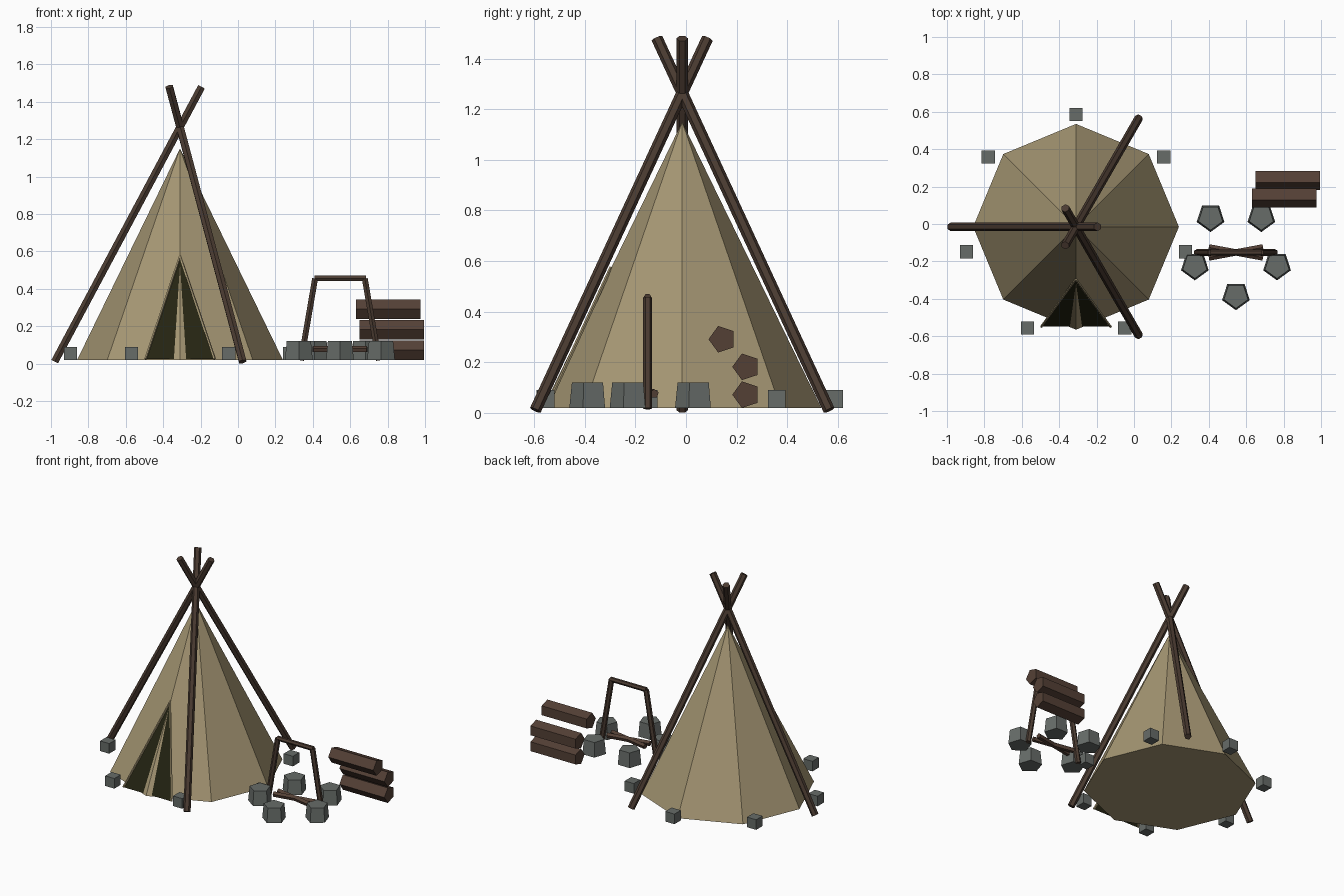
import bpy, math
from mathutils import Vector, Matrix

if "Cube" in bpy.data.objects:
    bpy.data.objects.remove(bpy.data.objects["Cube"])


def material(name, rgb):
    m = bpy.data.materials.new(name)
    m.diffuse_color = (*rgb, 1)
    m.use_nodes = True
    m.node_tree.nodes["Principled BSDF"].inputs["Base Color"].default_value = m.diffuse_color
    return m


CANVAS = material("tan canvas", (0.376, 0.305, 0.171))
WOOD = material("dark wood", (0.070, 0.044, 0.031))
LOG = material("log brown", (0.088, 0.051, 0.036))
STONE = material("grey stone", (0.135, 0.150, 0.140))
DARK = material("dark interior", (0.018, 0.017, 0.006))


def add_mesh(name, verts, faces, mat):
    me = bpy.data.meshes.new(name)
    me.from_pydata([tuple(v) for v in verts], [], faces)
    me.materials.append(mat)
    ob = bpy.data.objects.new(name, me)
    bpy.context.collection.objects.link(ob)
    return ob


def rod(name, a, b, r1, r2, sides, mat, start=0.0):
    """Prism, frustum or cone (r2 = 0) from point a to point b."""
    a, b = Vector(a), Vector(b)
    d = (b - a).normalized()
    # local frame: u is horizontal, v completes it
    u = Vector((1, 0, 0)) if abs(d.z) > 0.999 else Vector((0, 0, 1)).cross(d).normalized()
    v = d.cross(u)

    def ring(c, r):
        angs = [start + i * math.tau / sides for i in range(sides)]
        return [c + (u * math.cos(t) + v * math.sin(t)) * r for t in angs]

    n = sides
    verts = ring(a, r1) + (ring(b, r2) if r2 else [b])
    faces = [list(range(n))[::-1]]
    if r2:
        faces += [[i, (i + 1) % n, n + (i + 1) % n, n + i] for i in range(n)]
        faces.append(list(range(n, 2 * n)))
    else:
        faces += [[i, (i + 1) % n, n] for i in range(n)]
    return add_mesh(name, verts, faces, mat)


TX, TY, G = -0.31, -0.015, 0.02   # tent centre and ground height

# tent cover: eight-sided closed cone
rod("tent_cover", (TX, TY, G), (TX, TY, 1.15), 0.55, 0, 8, CANVAS)

# three crossing poles
for i, deg in enumerate((180, 60, -60)):
    c, s = math.cos(math.radians(deg)), math.sin(math.radians(deg))
    rod(f"tent_pole_{i + 1}", (TX + 0.67 * c, TY + 0.67 * s, 0.011),
        (TX - 0.115 * c, TY - 0.115 * s, 1.48), 0.023, 0.023, 6, WOOD)

# doorway: dark flat triangle that the tent's front ridge pokes through, with trim
top = (TX, -0.296, 0.575)
left, right = (TX - 0.185, -0.549, G + 0.005), (TX + 0.185, -0.549, G + 0.005)
add_mesh("doorway", [left, right, top], [[0, 1, 2]], DARK)
rod("door_trim_left", left, top, 0.007, 0.007, 5, CANVAS)
rod("door_trim_right", right, top, 0.007, 0.007, 5, CANVAS)

# ring of seven square anchor stones
for i in range(7):
    t = math.pi / 2 + i * math.tau / 7
    x, y = TX + 0.6 * math.cos(t), TY + 0.6 * math.sin(t)
    rod(f"anchor_stone_{i + 1}", (x, y, G), (x, y, G + 0.07),
        0.0495, 0.0495, 4, STONE, math.pi / 4)

# fire ring of five tapered pentagonal stones
FX, FY = 0.545, -0.152
for i in range(5):
    t = -math.pi / 2 + i * math.tau / 5
    x, y = FX + 0.231 * math.cos(t), FY + 0.231 * math.sin(t)
    rod(f"fire_stone_{i + 1}", (x, y, G), (x, y, 0.12), 0.078, 0.068, 5, STONE, -math.pi / 2)

# crossed firewood
for i, s in enumerate((1, -1)):
    rod(f"firewood_{i + 1}", (FX - 0.145, FY - 0.027 * s, 0.076),
        (FX + 0.145, FY + 0.027 * s, 0.076), 0.018, 0.018, 5, LOG, math.pi / 2)

# cooking frame: two leaning posts and a crossbar
for name, s in (("left", -1), ("right", 1)):
    rod(f"cooking_post_{name}", (FX + 0.208 * s, FY, 0.017),
        (FX + 0.133 * s, FY, 0.455), 0.018, 0.018, 6, WOOD)
rod("cooking_crossbar", (FX - 0.135, FY, 0.456), (FX + 0.14, FY, 0.456),
    0.016, 0.016, 6, WOOD)

# stacked pentagonal logs, one corner facing -y
for i, (x, y, z) in enumerate(((0.65, 0.238, 0.072), (0.65, 0.238, 0.182), (0.63, 0.144, 0.291))):
    rod(f"stacked_log_{i + 1}", (x, y, z), (x + 0.345, y, z), 0.055, 0.055, 5, LOG, math.pi)
